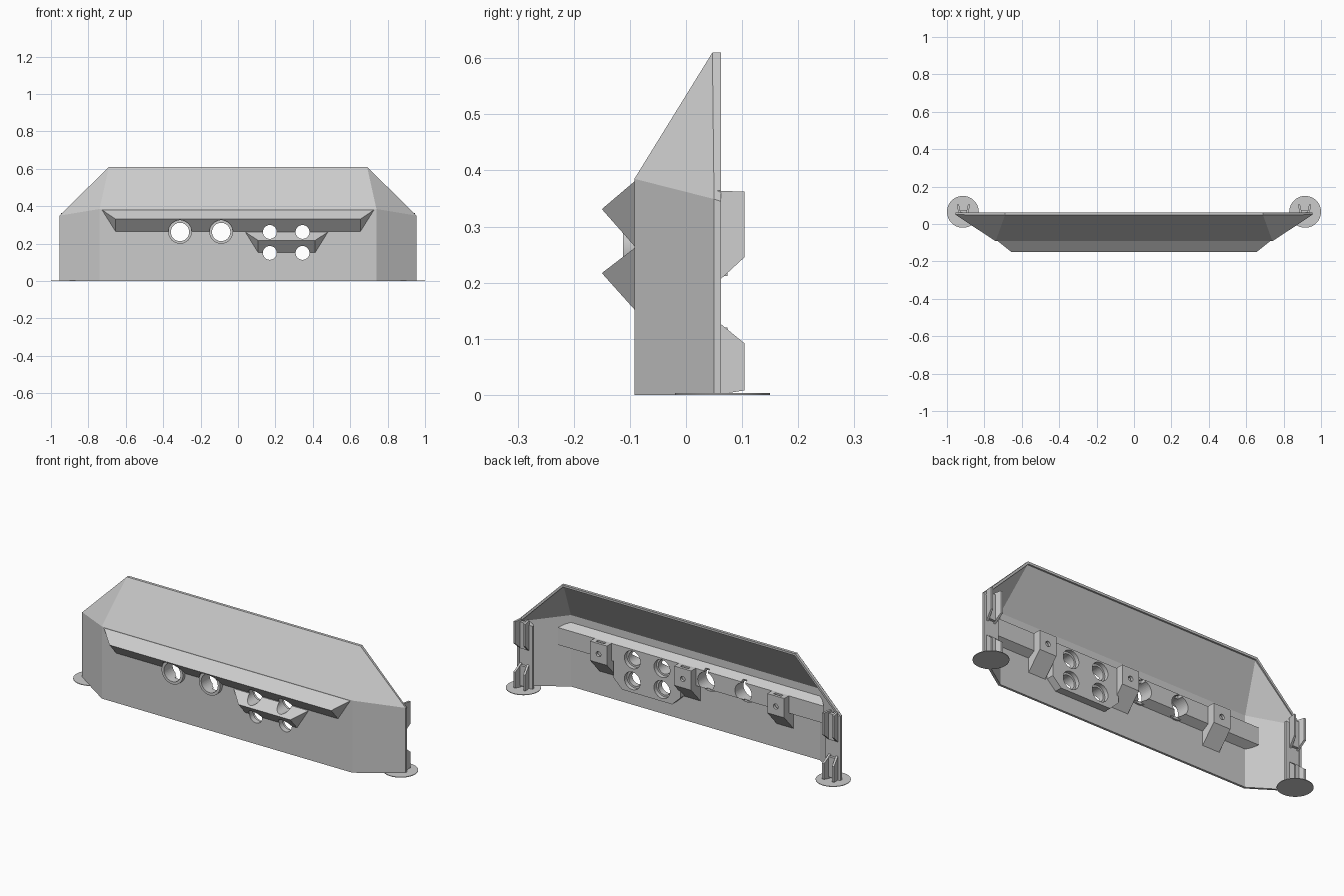
import bpy, bmesh, math
from mathutils import Matrix, Vector

cube = bpy.data.objects.get("Cube")
if cube:
    bpy.data.objects.remove(cube, do_unlink=True)

grey = bpy.data.materials.new("light_grey")
grey.use_nodes = True
grey.diffuse_color = (0.6, 0.6, 0.6, 1)
grey.node_tree.nodes["Principled BSDF"].inputs["Base Color"].default_value = (0.6, 0.6, 0.6, 1)


def finish(name, bm):
    bmesh.ops.recalc_face_normals(bm, faces=bm.faces)
    mesh = bpy.data.meshes.new(name)
    bm.to_mesh(mesh)
    bm.free()
    mesh.materials.append(grey)
    ob = bpy.data.objects.new(name, mesh)
    bpy.context.collection.objects.link(ob)
    return ob


def loft(name, ring_a, ring_b):
    """Solid between two matching rings of points."""
    bm = bmesh.new()
    a = [bm.verts.new(p) for p in ring_a]
    b = [bm.verts.new(p) for p in ring_b]
    n = len(a)
    bm.faces.new(a)
    bm.faces.new(b)
    for i in range(n):
        j = (i + 1) % n
        bm.faces.new((a[i], a[j], b[j], b[i]))
    return finish(name, bm)


def mirrored(name, ring):
    return loft(name, ring, [(-x, y, z) for x, y, z in ring])


def box(name, x0, x1, y0, y1, z0, z1):
    base = [(x0, y0), (x1, y0), (x1, y1), (x0, y1)]
    return loft(name, [(x, y, z0) for x, y in base], [(x, y, z1) for x, y in base])


def rod(name, x, z, r, y0, y1, sides=40):
    """Cylinder lying along y."""
    def ring(y):
        return [(x + r * math.cos(t), y, z + r * math.sin(t))
                for t in (2 * math.pi * (i + 0.5) / sides for i in range(sides))]
    return loft(name, ring(y0), ring(y1))


def apply(ob, mod):
    bpy.context.view_layer.objects.active = ob
    bpy.ops.object.modifier_apply(modifier=mod.name)


def cut(obs, cutter):
    cutter.hide_render = True
    for ob in obs:
        mod = ob.modifiers.new("cut", 'BOOLEAN')
        mod.operation = 'DIFFERENCE'
        mod.solver = 'EXACT'
        mod.object = cutter
        apply(ob, mod)
    bpy.data.objects.remove(cutter, do_unlink=True)


# Shell: front panel, angled sides, sloped roof, corner facets, rear rim
bm = bmesh.new()
V = {}
for s in (-1, 1):
    for key, p in dict(front_low=(.74, -.092, 0), front_top=(.74, -.092, .385),
                       side_low=(.955, .05, 0), side_top=(.955, .05, .349),
                       rim_low=(.955, .062, 0), rim_side=(.955, .062, .345),
                       roof=(.69, .047, .61), rim_roof=(.69, .062, .61)).items():
        V[key, s] = bm.verts.new((s * p[0], p[1], p[2]))
    for keys in (("front_low", "side_low", "side_top", "front_top"),
                 ("side_low", "rim_low", "rim_side", "side_top"),
                 ("front_top", "side_top", "roof"),
                 ("side_top", "rim_side", "rim_roof", "roof")):
        bm.faces.new([V[k, s] for k in keys])
for k1, k2 in (("front_low", "front_top"), ("front_top", "roof"), ("roof", "rim_roof")):
    bm.faces.new((V[k1, -1], V[k1, 1], V[k2, 1], V[k2, -1]))
shell = finish("shell", bm)
front = min(shell.data.polygons, key=lambda f: f.center.y)
if front.normal.y > 0:
    shell.data.flip_normals()
mod = shell.modifiers.new("thickness", 'SOLIDIFY')
mod.thickness = 0.012
mod.offset = -1
mod.use_even_offset = True
apply(shell, mod)

# Front ledges with tapered ends
long_ledge = mirrored("long_ledge", [(.73, -.09, .382), (.655, -.15, .331), (.655, -.09, .263)])
short_ledge = loft("short_ledge",
                   [(.037, -.09, .263), (.107, -.15, .217), (.107, -.09, .15)],
                   [(.483, -.09, .263), (.413, -.15, .217), (.413, -.09, .15)])

# Thick backing bar and lower block inside the shell
bar = mirrored("backing_bar", [(.74, -.085, .345), (.785, -.04, .317),
                               (.785, -.04, .225), (.74, -.085, .2)])
outline = [(.06, .225), (.455, .225), (.455, .135), (.405, .087), (.11, .087), (.06, .135)]
block = loft("lower_block", [(x, -.085, z) for x, z in outline],
             [(x, -.04, z) for x, z in outline])

# Large ports with raised sleeves and rear key slots
PORT_Z = .262
for x in (-.31, -.09):
    cut([long_ledge], rod("cutter", x, PORT_Z, .063, -.2, -.112))
    sleeve = rod("port_sleeve", x, PORT_Z, .063, -.112, -.07)
    cut([shell, long_ledge, bar, sleeve], rod("cutter", x, PORT_Z, .049, -.2, .03))
    cut([bar], box("cutter", x - .012, x + .012, -.07, .0, PORT_Z - .064, PORT_Z + .064))

# Small ports with rear counterbores
for x in (.17, .345):
    for z in (PORT_Z, .15):
        cut([shell, long_ledge, short_ledge, bar, block], rod("cutter", x, z, .037, -.2, .03))
        cut([bar, block], rod("cutter", x, z, .047, -.062, .03))

# Three gusseted mounting brackets, each with a screw hole and nut slot
for x in (.517, .02, -.53):
    side = [(-.085, .318), (0, .318), (0, .215), (-.085, .122)]
    bracket = loft("mounting_bracket", [(x - .05, y, z) for y, z in side],
                   [(x + .05, y, z) for y, z in side])
    cut([bracket], rod("cutter", x, PORT_Z, .014, -.06, .03, 20))
    cut([bracket], box("cutter", x - .024, x + .024, -.03, -.015, .24, .35))

# End posts, spring clips and base discs on both sides
for s in (-1, 1):
    post = [(.955, .06), (.865, .06), (.865, .045), (.905, .02), (.95, .05)]
    loft("end_post", [(s * x, y, 0) for x, y in post], [(s * x, y, .34) for x, y in post])
    for name, z_in, z_out, top_in, top_out in (("upper_clip", .2, .245, .364, .362),
                                               ("lower_clip", 0, .008, .132, .092)):
        def profile(x_in, x_out):
            return [(s * x_in, .055, z_in), (s * x_out, .104, z_out),
                    (s * x_out, .104, top_out), (s * x_in, .055, top_in)]
        for side in (-1, 1):
            c = .912
            loft(name + "_prong", profile(c + side * .014, c + side * .024),
                 profile(c + side * .026, c + side * .035))
        box(name + "_base", s * .894, s * .93, .055, .074, z_in + .012, top_in - .012)
    bm = bmesh.new()
    bmesh.ops.create_cone(bm, cap_ends=True, segments=48, radius1=.085, radius2=.085,
                          depth=.003, matrix=Matrix.Translation(Vector((s * .915, .065, .0015))))
    finish("base_disc", bm)

# Smooth the round walls, keep the edges crisp
bpy.ops.object.select_all(action='DESELECT')
for ob in bpy.context.collection.objects:
    if ob.type == 'MESH' and ob.name.startswith(("port_sleeve", "base_disc")):
        ob.select_set(True)
        bpy.context.view_layer.objects.active = ob
bpy.ops.object.shade_smooth_by_angle(angle=math.radians(30))
